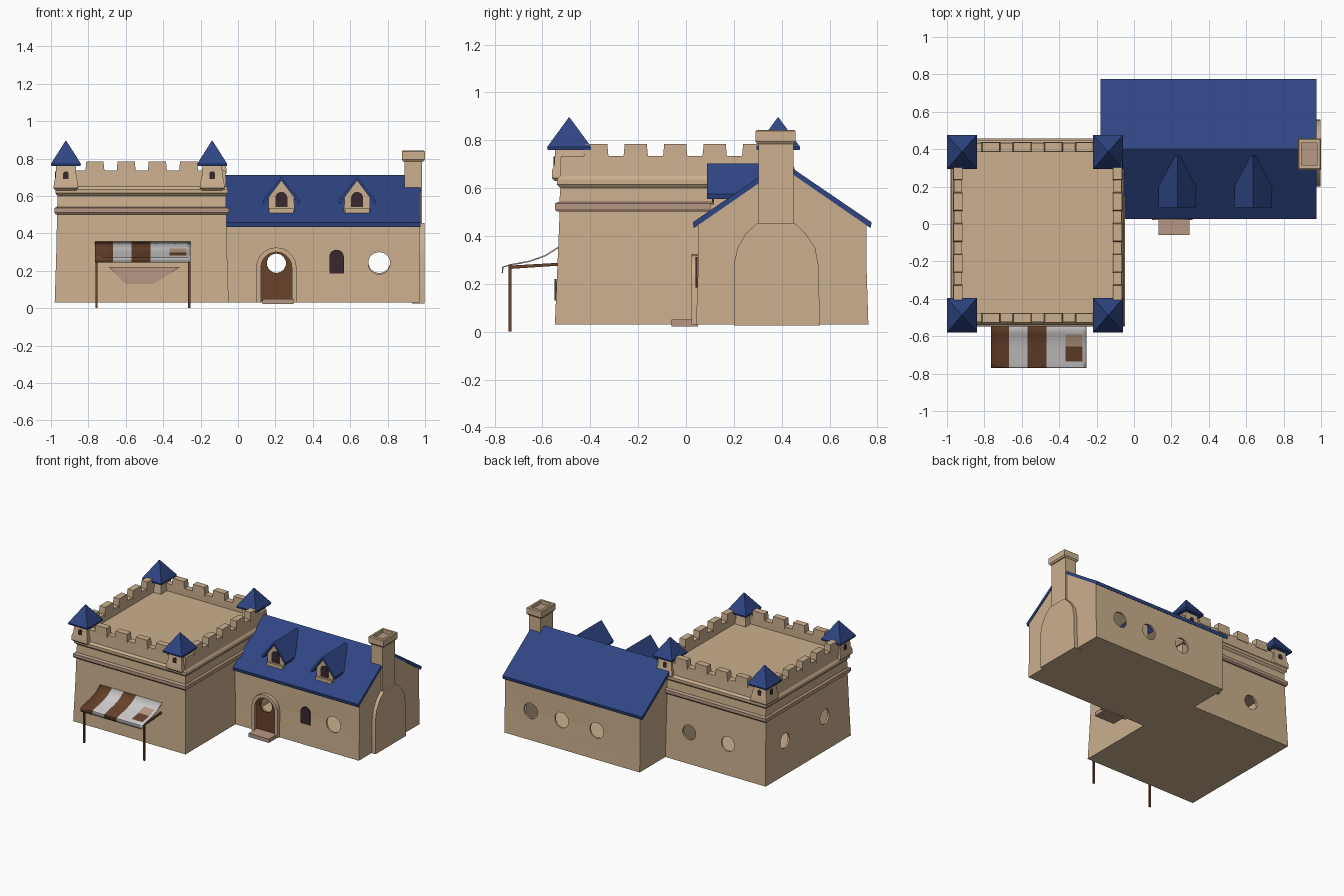
import bpy, bmesh, math
from mathutils import Matrix

if "Cube" in bpy.data.objects:
    bpy.data.objects.remove(bpy.data.objects["Cube"])


def mat(name, r, g, b):
    m = bpy.data.materials.new(name)
    m.diffuse_color = (r, g, b, 1)
    m.use_nodes = True
    m.node_tree.nodes["Principled BSDF"].inputs["Base Color"].default_value = m.diffuse_color
    return m


TAN = mat("tan plaster", 0.60, 0.43, 0.27)
ROSE = mat("rosy stone", 0.47, 0.31, 0.23)
BLUE = mat("blue roof", 0.028, 0.06, 0.23)
BROWN = mat("brown wood", 0.14, 0.055, 0.024)
WHITE = mat("white cloth", 0.62, 0.60, 0.61)
DARK = mat("dark window", 0.04, 0.022, 0.026)


def finish(name, bm, *mats, smooth=True):
    bmesh.ops.recalc_face_normals(bm, faces=bm.faces)
    me = bpy.data.meshes.new(name)
    bm.to_mesh(me)
    bm.free()
    ob = bpy.data.objects.new(name, me)
    bpy.context.collection.objects.link(ob)
    for m in mats:
        me.materials.append(m)
    if smooth:
        bpy.ops.object.select_all(action='DESELECT')
        ob.select_set(True)
        bpy.context.view_layer.objects.active = ob
        bpy.ops.object.shade_smooth_by_angle(angle=math.radians(30))
    return ob


def prism(name, pts, axis, a, b, m):
    """Extrude a 2D profile along an axis from a to b."""
    put = {'x': lambda u, v, w: (w, u, v), 'y': lambda u, v, w: (u, w, v),
           'z': lambda u, v, w: (u, v, w)}[axis]
    bm = bmesh.new()
    lo = [bm.verts.new(put(u, v, a)) for u, v in pts]
    hi = [bm.verts.new(put(u, v, b)) for u, v in pts]
    bm.faces.new(lo)
    bm.faces.new(hi)
    n = len(pts)
    for i in range(n):
        j = (i + 1) % n
        bm.faces.new((lo[i], lo[j], hi[j], hi[i]))
    return finish(name, bm, m)


def box(name, x0, x1, y0, y1, z0, z1, m):
    return prism(name, [(x0, y0), (x1, y0), (x1, y1), (x0, y1)], 'z', z0, z1, m)


def loft(name, cx, cy, levels, m):
    """Stack of rectangles: (half x, half y, z)."""
    bm = bmesh.new()
    rings = [[bm.verts.new((cx + sx * hx, cy + sy * hy, z))
              for sx, sy in ((-1, -1), (1, -1), (1, 1), (-1, 1))] for hx, hy, z in levels]
    bm.faces.new(rings[0])
    bm.faces.new(rings[-1])
    for r, s in zip(rings, rings[1:]):
        for i in range(4):
            j = (i + 1) % 4
            bm.faces.new((r[i], r[j], s[j], s[i]))
    return finish(name, bm, m)


def arch(cx, z0, half, top, n=10):
    """Round-topped outline."""
    zc = top - half
    arc = [(cx + half * math.cos(math.pi * i / n), zc + half * math.sin(math.pi * i / n))
           for i in range(n + 1)]
    return [(cx + half, z0)] + arc + [(cx - half, z0)]


def chevron(c, half, eave, ridge, t):
    """Cross-section of a gabled roof slab."""
    return [(c - half, eave), (c, ridge), (c + half, eave),
            (c + half - 0.005, eave - t), (c, ridge - t), (c - half + 0.005, eave - t)]


def cut_holes(ob, holes, wall=0.02):
    """Hollow the body and pierce round windows: (x, y, z, radius, axis)."""
    if wall:
        so = ob.modifiers.new("shell", 'SOLIDIFY')
        so.thickness, so.offset = wall, -1
    cutters = []
    for x, y, z, r, ax in holes:
        bm = bmesh.new()
        rot = Matrix.Rotation(math.pi / 2, 4, 'X' if ax == 'y' else 'Y')
        bmesh.ops.create_cone(bm, cap_ends=True, segments=14, radius1=r, radius2=r,
                              depth=0.12, matrix=Matrix.Translation((x, y, z)) @ rot)
        c = finish("window_cutter", bm, TAN, smooth=False)
        c.hide_render = True
        cutters.append(c)
        b = ob.modifiers.new("hole", 'BOOLEAN')
        b.operation, b.object, b.solver = 'DIFFERENCE', c, 'EXACT'
    dg = bpy.context.evaluated_depsgraph_get()
    dg.update()
    me = bpy.data.meshes.new_from_object(ob.evaluated_get(dg))
    ob.modifiers.clear()
    ob.data = me
    for c in cutters:
        bpy.data.objects.remove(c)


# --- Square tower ---
TX, TY = -0.515, -0.045
tower = loft("tower_body", TX, TY, [(.465, .503, .03), (.457, .492, .28), (.452, .482, .52)], TAN)
cut_holes(tower, [(-.34, .45, .26, .055, 'y'), (-.66, .45, .26, .055, 'y'),
                  (-.975, .22, .28, .055, 'x'), (-.975, -.25, .28, .055, 'x')])
loft("tower_cornice", TX, TY, [(.460, .495, .502), (.466, .503, .512), (.466, .503, .535), (.455, .49, .542)], ROSE)
loft("tower_parapet", TX, TY, [(.452, .485, .53), (.45, .48, .60), (.462, .495, .615), (.462, .495, .635),
                               (.452, .482, .65), (.448, .478, .735), (.405, .433, .735), (.405, .433, .68)], TAN)

# Merlons on all four sides
for i in range(4):
    x = -.765 + i * .167
    for y in (TY - .457, TY + .457):
        loft("merlon", x, y, [(.052, .026, .72), (.046, .024, .785)], TAN)
for i in range(5):
    y = -.375 + i * .165
    for x in (TX - .427, TX + .427):
        loft("merlon", x, y, [(.026, .052, .72), (.024, .046, .785)], TAN)

# Corner turrets
for cx, sx in ((-.92, -1), (-.138, 1)):
    for cy, sy in ((-.488, -1), (.385, 1)):
        loft("turret", cx, cy, [(.055, .06, .63), (.066, .073, .642), (.064, .071, .675),
                                (.056, .062, .70), (.052, .058, .77)], TAN)
        loft("turret_roof", cx, cy, [(.078, .09, .76), (.08, .092, .772), (.002, .002, .895)], BLUE)
        y, x = cy + sy * .061, cx + sx * .055
        prism("turret_window", arch(cx, .685, .015, .732), 'y', y - .004, y + .004, DARK)
        prism("turret_window", arch(cy, .685, .015, .732), 'x', x - .004, x + .004, DARK)

# --- Striped awning ---
bm = bmesh.new()
prof = [(-.53, .358), (-.59, .32), (-.655, .297), (-.735, .282), (-.768, .272), (-.77, .245)]
xs = [-.765, -.667, -.57, -.467, -.365, -.275, -.255]
grid = [[bm.verts.new((x, y, z)) for y, z in prof] for x in xs]
for i in range(len(xs) - 1):
    for j in range(len(prof) - 1):
        f = bm.faces.new((grid[i][j], grid[i][j + 1], grid[i + 1][j + 1], grid[i + 1][j]))
        f.material_index = (1, 0, 1, 0)[i] if i < 4 else 0
        if i == 4:  # worn last stripe: patch of wood brown and rose
            f.material_index = (0, 2, 1, 0, 0)[j]
awning = finish("awning_cloth", bm, WHITE, BROWN, ROSE)
so = awning.modifiers.new("thickness", 'SOLIDIFY')
so.thickness = 0.006
for x in (-.757, -.26):
    box("awning_post", x - .006, x + .006, -.741, -.729, 0, .28, BROWN)
    prism("awning_side_beam", [(-.74, .262), (-.53, .276), (-.53, .288), (-.74, .276)], 'x', x - .006, x + .006, BROWN)
box("awning_front_beam", -.76, -.257, -.741, -.729, .262, .276, BROWN)
prism("shop_front_panel", [(-.69, .22), (-.31, .22), (-.45, .13), (-.6, .13)], 'y', -.549, -.541, ROSE)

# --- House ---
HY = .402
house = prism("house_walls", [(.042, .03), (.05, .25), (.05, .455), (HY, .69), (.755, .455), (.755, .25), (.762, .03)],
              'x', -.15, .97, TAN)
holes = [(x, .755, .245, .058, 'y') for x in (.21, .50, .755)]
cut_holes(house, holes + [(.205, .05, .24, .052, 'y'), (.755, .05, .24, .06, 'y')])
prism("house_roof", chevron(HY, .374, .457, .712, .024), 'x', -.18, .975, BLUE)
prism("front_window", arch(.527, .185, .039, .312), 'y', .040, .049, DARK)

# Door, arched frame and step
door = prism("door", arch(.205, .035, .086, .305), 'y', .036, .045, BROWN)
cut_holes(door, [(.205, .05, .24, .052, 'y')], wall=0)
prism("door_frame", arch(.205, .03, .108, .325) + arch(.205, .03, .083, .30)[::-1], 'y', .022, .06, TAN)
box("door_step", .13, .297, -.06, .05, .022, .05, ROSE)

# Dormers
for x in (.232, .637):
    prism("dormer", [(x - .07, .5), (x + .07, .5), (x + .068, .6), (x, .685), (x - .068, .6)], 'y', .115, .34, TAN)
    prism("dormer_roof", chevron(x, .1, .575, .702, .02), 'y', .088, .365, BLUE)
    prism("dormer_window", arch(x, .54, .032, .622), 'y', .108, .116, DARK)
    box("dormer_sill", x - .065, x + .065, .1, .13, .508, .532, TAN)

# Chimney: broad breast, stack, cap
prism("chimney_breast", [(.20, .025), (.2, .28), (.215, .35), (.25, .41), (.30, .455), (.452, .455), (.50, .41),
                         (.54, .35), (.553, .28), (.56, .025)], 'x', .93, .997, TAN)
box("chimney_stack", .89, .985, .302, .45, .4, .80, TAN)
loft("chimney_cap", .9375, .374, [(.055, .077, .785), (.062, .084, .795), (.062, .084, .838), (.056, .078, .843),
                                  (.042, .06, .843), (.042, .06, .815)], TAN)
box("chimney_flue", .896, .979, .315, .433, .814, .82, ROSE)
